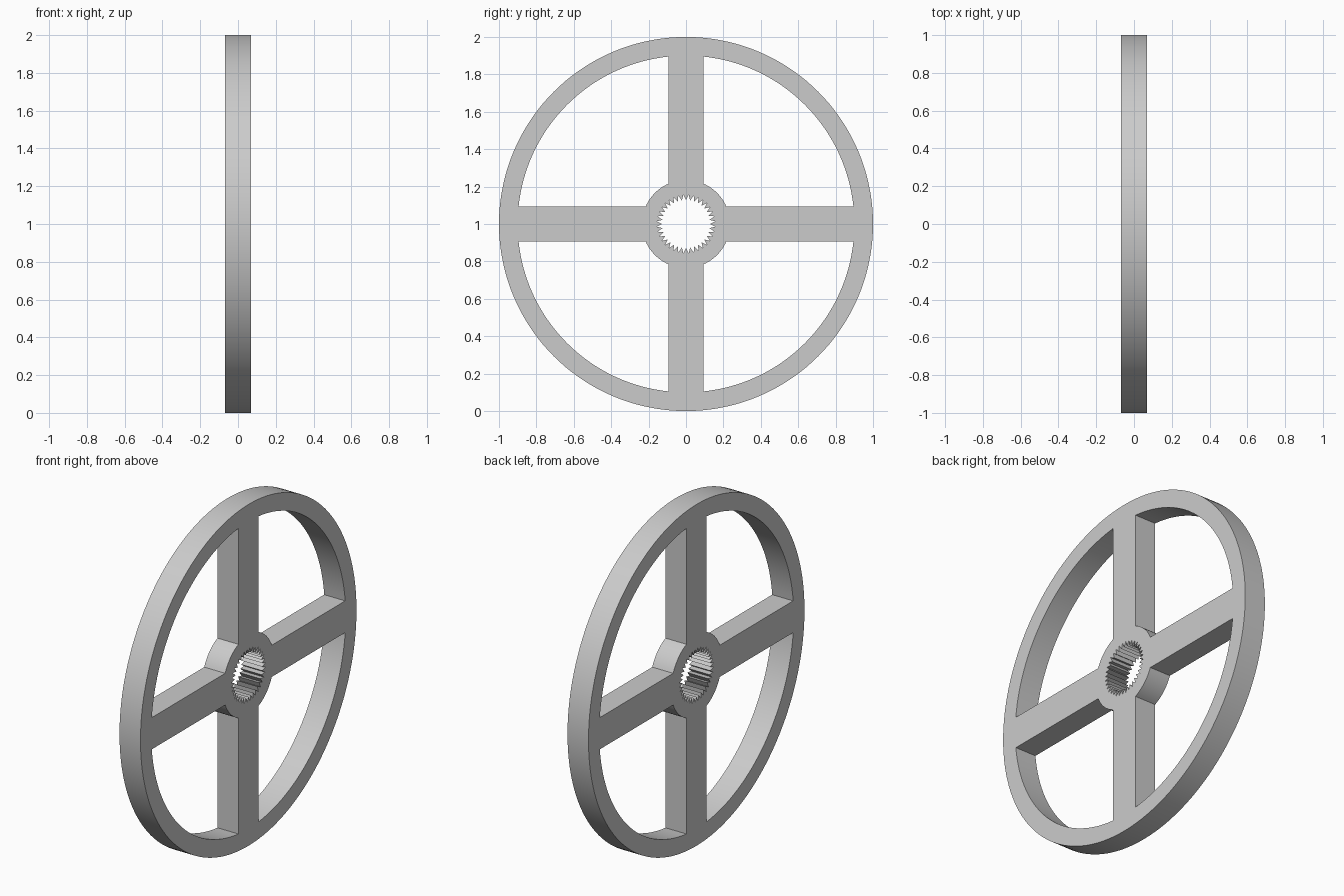
import bpy, bmesh
from math import asin, cos, sin, pi, tau
from mathutils import Matrix

cube = bpy.data.objects.get("Cube")
if cube:
    bpy.data.objects.remove(cube, do_unlink=True)

RIM_OUT, RIM_IN, HUB = 1.0, 0.9, 0.235
HALF_SPOKE, HALF_THICK = 0.093, 0.068
TEETH, TOOTH_TIP, TOOTH_ROOT = 36, 0.128, 0.158


def polar(r, a):
    return (r * cos(a), r * sin(a))


def arc(r, start, end, steps):
    return [polar(r, start + (end - start) * i / steps) for i in range(steps + 1)]


def window(turn):
    """Opening between two spokes, bounded by the rim and the hub."""
    a, b = asin(HALF_SPOKE / RIM_IN), asin(HALF_SPOKE / HUB)
    return (arc(RIM_IN, turn + a, turn + pi / 2 - a, 32)
            + arc(HUB, turn + pi / 2 - b, turn + b, 12))


# Wheel outline: rim, four windows and the toothed bore
outlines = [arc(RIM_OUT, 0, tau, 144)[:-1]]
outlines += [window(k * pi / 2) for k in range(4)]
outlines.append([polar(TOOTH_ROOT if i % 2 else TOOTH_TIP, i * pi / TEETH)
                 for i in range(2 * TEETH)])

profile = bpy.data.curves.new("wheel_profile", "CURVE")
profile.dimensions = "2D"
profile.fill_mode = "BOTH"
profile.extrude = HALF_THICK
for pts in outlines:
    spline = profile.splines.new("POLY")
    spline.points.add(len(pts) - 1)
    for p, (x, y) in zip(spline.points, pts):
        p.co = (x, y, 0, 1)
    spline.use_cyclic_u = True

wheel = bpy.data.objects.new("spoked_wheel", profile)
bpy.context.collection.objects.link(wheel)
bpy.ops.object.select_all(action="DESELECT")
wheel.select_set(True)
bpy.context.view_layer.objects.active = wheel
bpy.ops.object.convert(target="MESH")
wheel = bpy.context.object
wheel.name = "spoked_wheel"

# Stand the wheel upright with its axle along x
bm = bmesh.new()
bm.from_mesh(wheel.data)
bmesh.ops.remove_doubles(bm, verts=bm.verts, dist=0.0001)
bmesh.ops.recalc_face_normals(bm, faces=bm.faces)
upright = Matrix(((0, 0, 1, 0), (1, 0, 0, 0), (0, 1, 0, RIM_OUT), (0, 0, 0, 1)))
bm.transform(upright)
bm.to_mesh(wheel.data)
bm.free()

# Single grey material
grey = bpy.data.materials.new("light_grey")
grey.use_nodes = True
colour = (0.6, 0.6, 0.6, 1)
grey.diffuse_color = colour
grey.node_tree.nodes["Principled BSDF"].inputs["Base Color"].default_value = colour
wheel.data.materials.clear()
wheel.data.materials.append(grey)
bpy.ops.object.shade_smooth_by_angle()
